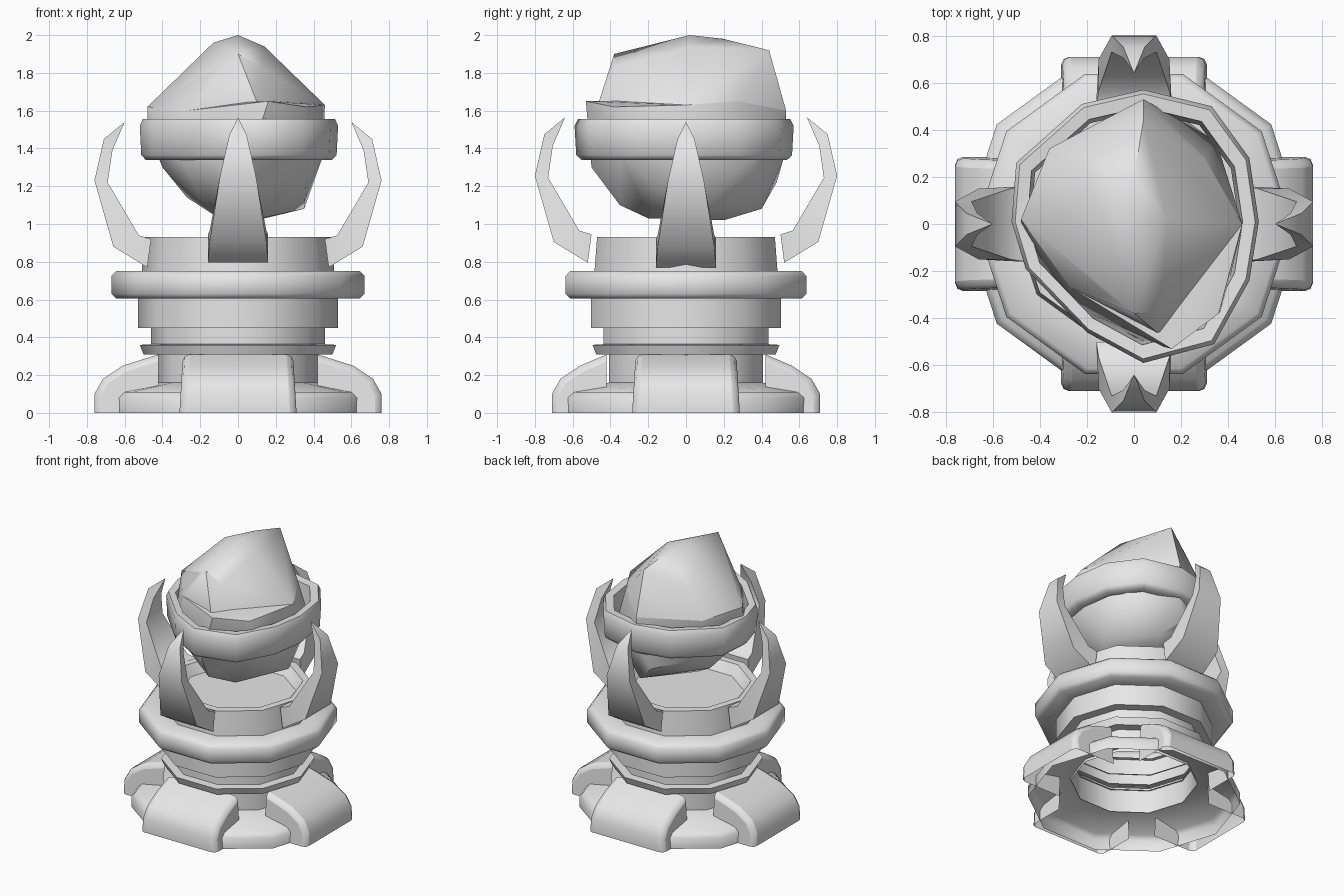
import bpy, bmesh, math
from math import cos, sin, pi, radians
from mathutils import Matrix, Vector

cube = bpy.data.objects.get("Cube")
if cube:
    bpy.data.objects.remove(cube, do_unlink=True)

stone = bpy.data.materials.new("pale_grey_stone")
stone.use_nodes = True
grey = (0.8, 0.8, 0.8, 1.0)
stone.diffuse_color = grey
stone.node_tree.nodes["Principled BSDF"].inputs["Base Color"].default_value = grey


def finish(name, bm, smooth=50, bevel=0.0):
    """Turn a bmesh into a shaded object with the stone material."""
    mesh = bpy.data.meshes.new(name)
    bm.to_mesh(mesh)
    bm.free()
    mesh.materials.append(stone)
    obj = bpy.data.objects.new(name, mesh)
    bpy.context.collection.objects.link(obj)
    bpy.ops.object.select_all(action="DESELECT")
    obj.select_set(True)
    bpy.context.view_layer.objects.active = obj
    bpy.ops.object.shade_smooth_by_angle(angle=radians(smooth))
    if bevel:
        mod = obj.modifiers.new("soft_edges", "BEVEL")
        mod.width = bevel
        mod.segments = 2
        mod.limit_method = "ANGLE"
        mod.angle_limit = radians(50)
    return obj


def turned(name, outline, profile, closed=False):
    """Sweep a (scale, height) profile around a horizontal outline."""
    bm = bmesh.new()
    rows = [[bm.verts.new((x * s, y * s, z)) for x, y in outline] for s, z in profile]
    pairs = list(zip(rows, rows[1:]))
    if closed:
        pairs.append((rows[-1], rows[0]))
    n = len(outline)
    for low, high in pairs:
        for i in range(n):
            j = (i + 1) % n
            bm.faces.new((low[i], low[j], high[j], high[i]))
    bmesh.ops.remove_doubles(bm, verts=bm.verts, dist=0.0001)
    return finish(name, bm)


def hull(name, points):
    """Faceted stone lump wrapped around a few points."""
    bm = bmesh.new()
    for p in points:
        bm.verts.new(p)
    res = bmesh.ops.convex_hull(bm, input=bm.verts)
    loose = [v for v in bm.verts if not v.link_faces]
    bmesh.ops.delete(bm, geom=loose, context="VERTS")
    bmesh.ops.recalc_face_normals(bm, faces=bm.faces)
    return finish(name, bm, 42)


# Ten-sided pedestal, open underneath
deca = [(cos(i * pi / 5), sin(i * pi / 5)) for i in range(10)]
turned("base_skirt", deca, [(.72, 0), (.72, .08), (.69, .11), (.43, .16)])
turned("lower_column", deca, [(.43, .14), (.43, .33)])
turned("collar", deca, [(.42, .31), (.5, .31), (.52, .36), (.44, .365)])
turned("neck", deca, [(.46, .36), (.46, .45)])
turned("drum", deca, [(.45, .45), (.53, .45), (.53, .62)])
turned("wide_band", deca, [(.5, .605), (.645, .605), (.67, .63), (.67, .725),
                           (.645, .75), (.48, .75)])
turned("bowl", deca, [(.51, .74), (.495, .93), (.44, .93), (.39, .86), (0, .86)])


def foot(name, angle, reach, half):
    """Rounded buttress, hollow below and behind."""
    profile = [(.42, 0), (reach, 0), (reach, .1), (reach - .045, .18),
               (reach - .15, .25), (.42, .31)]
    bm = bmesh.new()
    sides = []
    for s in (-1, 1):
        sides.append([bm.verts.new((x, s * (half - z * .06), z)) for x, z in profile])
    a, b = sides
    bm.faces.new(a)
    bm.faces.new(b[::-1])
    for i in range(1, len(a) - 1):
        bm.faces.new((a[i], b[i], b[i + 1], a[i + 1]))
    bmesh.ops.recalc_face_normals(bm, faces=bm.faces)
    if max(bm.faces, key=lambda f: f.calc_center_median().x).normal.x < 0:
        bmesh.ops.reverse_faces(bm, faces=bm.faces)
    bm.transform(Matrix.Rotation(angle, 4, "Z"))
    finish(name, bm, 50, .035)


def claw(name, angle, out, up):
    """Curved prong: inner point, outer point and half width per station."""
    stations = [((.46, .92), (.48, .77), .16), ((.525, .94), (.66, .88), .15),
                ((.69, 1.22), (.76, 1.23), .095), ((.665, 1.39), (.71, 1.45), .045)]
    bm = bmesh.new()
    loops = []
    for (xi, zi), (xo, zo), w in stations:
        corners = ((xi, -w, zi), (xo, -w, zo), (xo, w, zo), (xi, w, zi))
        loops.append([bm.verts.new((x + out, y, z + up)) for x, y, z in corners])
    tip = bm.verts.new((.6 + out, 0, 1.54 + up))
    bm.faces.new(loops[0])
    for low, high in zip(loops, loops[1:]):
        for i in range(4):
            j = (i + 1) % 4
            bm.faces.new((low[i], low[j], high[j], high[i]))
    for i in range(4):
        bm.faces.new((loops[-1][i], loops[-1][(i + 1) % 4], tip))
    bmesh.ops.recalc_face_normals(bm, faces=bm.faces)
    bm.transform(Matrix.Rotation(angle, 4, "Z"))
    finish(name, bm, 45)


# Feet and claws on the four sides
for i, side in enumerate(("left", "back", "right", "front")):
    across = i % 2
    foot(side + "_foot", i * pi / 2, .71 if across else .76, .31 if across else .285)
    claw(side + "_claw", i * pi / 2, .04 * across, .025 * across)

# Uneven hoop around the floating rock
hoop = [(.53, .01), (.49, .28), (.33, .5), (.04, .57), (-.22, .51), (-.5, .26),
        (-.52, .01), (-.46, -.19), (-.2, -.46), (.04, -.59), (.34, -.51), (.49, -.24)]
turned("rock_hoop", hoop, [(.84, 1.34), (.94, 1.34), (.985, 1.365), (1, 1.52),
                           (.97, 1.555), (.87, 1.55)], closed=True)

# Floating rock: broad body with a ridged crown leaving a low shelf at one side
shoulder = [(.04, .53, 1.6), (-.48, .02, 1.62), (-.36, .32, 1.6), (-.27, -.27, 1.6),
            (.3, .28, 1.65), (.46, 0, 1.63)]
belly = [(.36, -.38, 1.62), (.16, -.53, 1.65), (-.48, 0, 1.5), (.45, 0, 1.36),
         (.04, .52, 1.36), (-.3, -.33, 1.36), (.38, -.35, 1.38), (.35, .35, 1.35),
         (-.4, 0, 1.3), (-.3, .35, 1.3), (.05, -.5, 1.3), (-.05, .48, 1.22),
         (.36, -.15, 1.2), (-.27, .1, 1.14), (-.2, -.2, 1.13), (.1, .4, 1.08),
         (.35, .1, 1.08), (0, -.35, 1.1), (-.1, 0, 1.03), (.1, .2, 1.02),
         (.12, -.2, 1.03)]
crown = [(0, .02, 2), (0, .2, 1.98), (-.13, .03, 1.96), (.14, .02, 1.94),
         (.04, .44, 1.92), (.22, .05, 1.82), (0, -.38, 1.9), (.12, -.37, 1.83),
         (-.12, -.29, 1.82), (.11, -.47, 1.62), (-.25, .3, 1.8)]
hull("rock_body", shoulder + belly)
hull("rock_crown", shoulder + crown)
